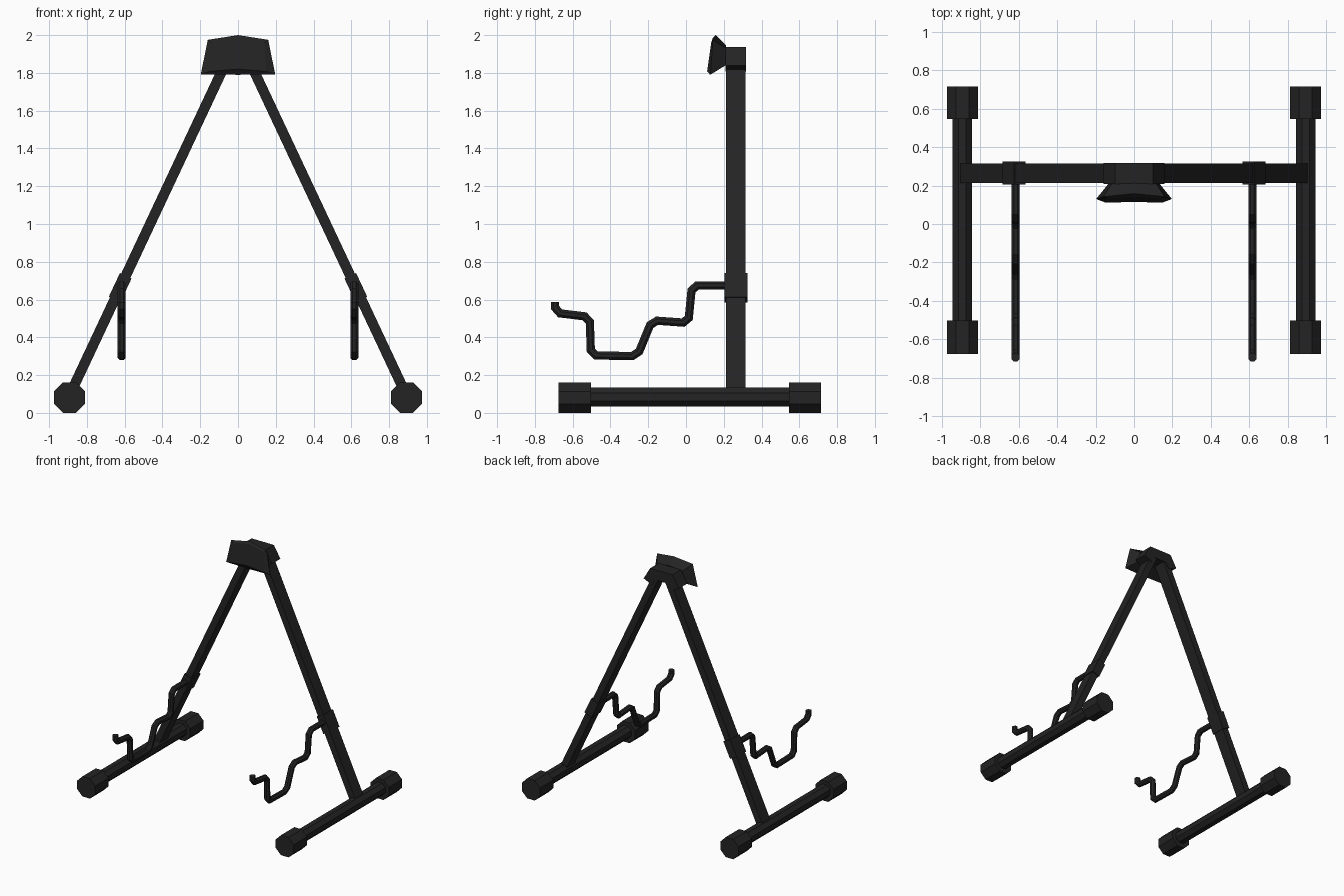
import bpy, bmesh, math
from mathutils import Vector

if "Cube" in bpy.data.objects:
    bpy.data.objects.remove(bpy.data.objects["Cube"])

black = bpy.data.materials.new("black_metal")
black.diffuse_color = (0.017, 0.017, 0.017, 1)
black.use_nodes = True
black.node_tree.nodes["Principled BSDF"].inputs["Base Color"].default_value = black.diffuse_color


def loft(name, rings, mirror=True):
    """Skin a list of equal-sized rings into a closed solid, optionally mirrored in x."""
    bm = bmesh.new()
    rows = [[bm.verts.new(p) for p in r] for r in rings]
    n = len(rows[0])
    for a, b in zip(rows, rows[1:]):
        for i in range(n):
            j = (i + 1) % n
            bm.faces.new((a[i], a[j], b[j], b[i]))
    bm.faces.new(rows[0])
    bm.faces.new(rows[-1])
    bmesh.ops.recalc_face_normals(bm, faces=bm.faces)
    mesh = bpy.data.meshes.new(name)
    bm.to_mesh(mesh)
    bm.free()
    mesh.materials.append(black)
    ob = bpy.data.objects.new(name, mesh)
    bpy.context.collection.objects.link(ob)
    if mirror:
        m = ob.modifiers.new("Mirror", 'MIRROR')
        m.use_mirror_merge = False
    return ob


def octagon_bar(name, x, z, apothem, y0, y1):
    r = apothem / math.cos(math.pi / 8)
    angles = [math.pi / 8 + i * math.pi / 4 for i in range(8)]
    loft(name, [[(x + r * math.cos(a), y, z + r * math.sin(a)) for a in angles]
                for y in (y0, y1)])


def leg_x(z):
    return 0.865 - 0.47 * (z - 0.15)


def leg_box(name, z0, z1, thick, y0, y1):
    """Box that follows the slope of the leg, ends cut square."""
    a, b = Vector((leg_x(z0), 0, z0)), Vector((leg_x(z1), 0, z1))
    d = (b - a).normalized()
    side = Vector((d.z, 0, -d.x)) * thick / 2
    loft(name, [[p + side * s + Vector((0, y, 0))
                 for s, y in ((-1, y0), (1, y0), (1, y1), (-1, y1))] for p in (a, b)])


# Floor bars with end caps
octagon_bar("floor_bar", 0.893, 0.084, 0.05, -0.60, 0.62)
octagon_bar("front_foot_cap", 0.892, 0.081, 0.081, -0.675, -0.503)
octagon_bar("back_foot_cap", 0.892, 0.081, 0.081, 0.545, 0.716)

# Sloping legs and their clamps
leg_box("leg", 0.085, 1.88, 0.054, 0.212, 0.314)
leg_box("arm_clamp", 0.60, 0.726, 0.068, 0.205, 0.325)

# Top bracket joining the legs
half = [(0.10, 1.937), (0.158, 1.84), (0.085, 1.807), (0.055, 1.855)]
profile = half + [(-x, z) for x, z in reversed(half)]
loft("top_bracket", [[(x, y, z) for x, z in profile] for y in (0.208, 0.318)], False)


# Neck pad: back, rim and front rings (right half: top centre, top, bottom, bottom centre)
def pad_ring(pts):
    return [Vector(p) for p in pts] + [Vector((-x, y, z)) for x, y, z in (pts[2], pts[1])]


loft("neck_pad", [
    pad_ring([(0, 0.212, 1.945), (0.115, 0.21, 1.93), (0.13, 0.213, 1.842), (0, 0.213, 1.845)]),
    pad_ring([(0, 0.158, 2.0), (0.16, 0.142, 1.975), (0.197, 0.13, 1.792), (0, 0.128, 1.79)]),
    pad_ring([(0, 0.142, 1.985), (0.14, 0.134, 1.962), (0.15, 0.112, 1.808), (0, 0.114, 1.82)]),
], False)

# Bent support arms: chamfered path in the y-z plane, swept with an octagon
path = [Vector(p) for p in ((0.24, 0.675), (0.032, 0.675), (0.012, 0.476), (-0.18, 0.49),
                            (-0.258, 0.300), (-0.503, 0.305), (-0.51, 0.508),
                            (-0.693, 0.53), (-0.693, 0.588))]
pts = [path[0]]
for a, p, b in zip(path, path[1:], path[2:]):
    pts += [p + (a - p).normalized() * 0.027, p + (b - p).normalized() * 0.027]
pts.append(path[-1])
rings = []
for i, p in enumerate(pts):
    d0 = (p - pts[i - 1]).normalized() if i else (pts[1] - p).normalized()
    d1 = (pts[i + 1] - p).normalized() if i < len(pts) - 1 else d0
    t = (d0 + d1).normalized()
    n = Vector((-t.y, t.x)) / t.dot(d0)
    ring = []
    for k in range(8):
        a = math.pi / 8 + k * math.pi / 4
        q = p + n * 0.0235 * math.sin(a)
        ring.append((0.616 + 0.0235 * math.cos(a), q.x, q.y))
    rings.append(ring)
loft("support_arm", rings)
